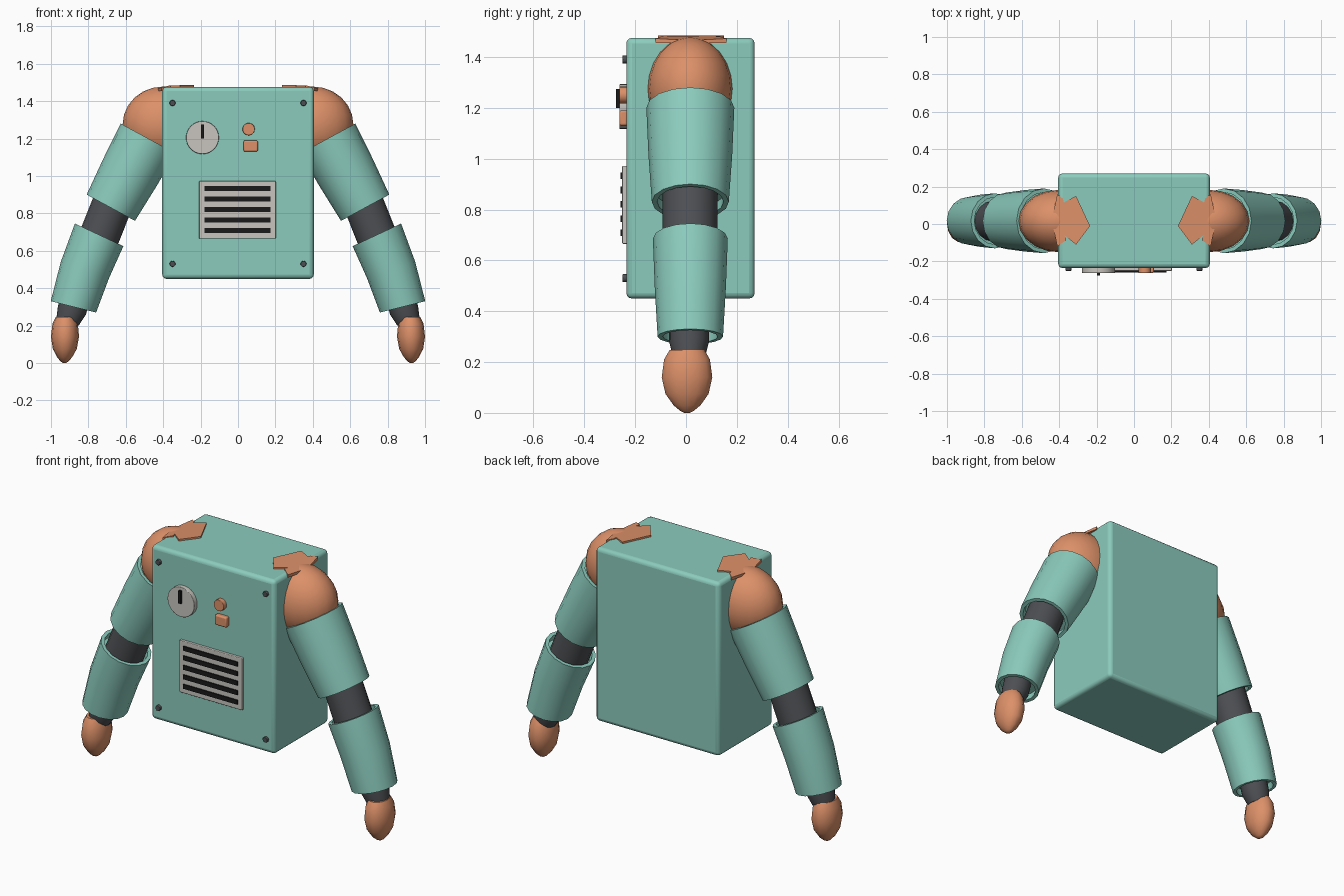
import bpy, bmesh
from math import sin, cos, pi, radians
from mathutils import Matrix, Vector

cube = bpy.data.objects.get("Cube")
if cube:
    bpy.data.objects.remove(cube, do_unlink=True)


def material(name, rgb):
    m = bpy.data.materials.new(name)
    m.use_nodes = True
    m.diffuse_color = (*rgb, 1)
    m.node_tree.nodes["Principled BSDF"].inputs["Base Color"].default_value = (*rgb, 1)
    return m


GREEN = material("mint green", (0.26, 0.60, 0.51))
ORANGE = material("copper orange", (0.72, 0.28, 0.14))
PALE = material("pale grey", (0.58, 0.56, 0.52))
DARK = material("dark grey", (0.075, 0.078, 0.086))
BLACK = material("black", (0.010, 0.010, 0.011))


def finish(name, bm, mat, angle=40, bevel=0.0):
    bmesh.ops.recalc_face_normals(bm, faces=bm.faces)
    mesh = bpy.data.meshes.new(name)
    bm.to_mesh(mesh)
    bm.free()
    mesh.materials.append(mat)
    ob = bpy.data.objects.new(name, mesh)
    bpy.context.collection.objects.link(ob)
    if bevel:
        mod = ob.modifiers.new("bevel", "BEVEL")
        mod.width = bevel
        mod.segments = 3
    bpy.ops.object.select_all(action="DESELECT")
    ob.select_set(True)
    bpy.context.view_layer.objects.active = ob
    bpy.ops.object.shade_smooth_by_angle(angle=radians(angle))
    return ob


def box(name, lo, hi, mat, bevel=0.0):
    lo, hi = Vector(lo), Vector(hi)
    bm = bmesh.new()
    bmesh.ops.create_cube(bm, size=1, matrix=Matrix.Translation((lo + hi) / 2)
                          @ Matrix.Diagonal((*(hi - lo), 1)))
    return finish(name, bm, mat, bevel=bevel)


def disc(name, x, z, r, y_front, mat, sides=24, bevel=0.003):
    # Short cylinder standing out from the front panel
    y_back = FRONT + 0.005
    bm = bmesh.new()
    bmesh.ops.create_cone(bm, cap_ends=True, segments=sides, radius1=r, radius2=r,
                          depth=y_back - y_front,
                          matrix=Matrix.Translation((x, (y_back + y_front) / 2, z))
                          @ Matrix.Rotation(pi / 2, 4, "X"))
    return finish(name, bm, mat, bevel=bevel)


def loft(name, side, stations, mat, y=0.015, sides=16, stretch=1.0):
    # Rings of (x, z, radius, tilt in degrees) joined into one capped tube
    bm = bmesh.new()
    rings = []
    for x, z, r, tilt in stations:
        a = radians(tilt)
        ring = []
        for i in range(sides):
            t = 2 * pi * i / sides
            u, v = r * cos(t), r * stretch * sin(t)
            ring.append(bm.verts.new((side * (x + u * cos(a)), y + v, z + u * sin(a))))
        rings.append(ring)
    for a, b in zip(rings, rings[1:]):
        for i in range(sides):
            j = (i + 1) % sides
            bm.faces.new((a[i], a[j], b[j], b[i]))
    bm.faces.new(rings[0])
    bm.faces.new(rings[-1])
    return finish(name, bm, mat)


def sleeve(name, side, stations, mat, wall=0.02, recess=0.04):
    # Tube with a thick rim and a sunken opening at both ends
    def inner(s, direction):
        x, z, r, tilt = s
        a = radians(tilt)
        d = direction * recess
        return [(x, z, r - wall, tilt), (x + d * sin(a), z - d * cos(a), r - wall, tilt)]
    top, bottom = inner(stations[0], 1), inner(stations[-1], -1)
    return loft(name, side, top[::-1] + stations + bottom, mat, y=0.017, stretch=1.03)


FRONT = -0.235

# Torso
box("torso", (-0.405, FRONT, 0.45), (0.405, 0.27, 1.475), GREEN, bevel=0.022)

# Dial and needle
disc("dial", -0.19, 1.205, 0.088, -0.262, PALE, sides=32)
box("dial_needle", (-0.198, -0.275, 1.20), (-0.182, -0.26, 1.275), BLACK)

# Buttons
disc("round_button", 0.057, 1.25, 0.033, -0.262, ORANGE, sides=20)
box("square_button", (0.03, -0.262, 1.13), (0.106, FRONT + 0.005, 1.19), ORANGE, bevel=0.008)

# Grille
box("grille_plate", (-0.208, -0.251, 0.665), (0.202, FRONT + 0.005, 0.972), PALE, bevel=0.004)
for i in range(5):
    z = 0.708 + i * 0.0562
    box(f"grille_slot_{i + 1}", (-0.18, -0.258, z - 0.013), (0.175, -0.245, z + 0.013), BLACK)

# Corner screws
for x in (-0.35, 0.35):
    for z in (0.53, 1.39):
        disc(f"screw_{'left' if x > 0 else 'right'}_{'top' if z > 1 else 'bottom'}",
             x, z, 0.016, -0.25, DARK, sides=12)

# Outline of the shoulder piece that lies on the torso top
TAB = [(0.235, -0.01), (0.31, -0.11), (0.372, -0.06), (0.362, -0.085), (0.41, -0.12),
       (0.44, 0.02), (0.41, 0.16), (0.38, 0.135), (0.375, 0.115), (0.31, 0.15)]

for side, label in ((1, "left"), (-1, "right")):
    # Shoulder
    bm = bmesh.new()
    bmesh.ops.create_uvsphere(bm, u_segments=20, v_segments=12, radius=1,
                              matrix=Matrix.Translation((side * 0.40, 0.016, 1.275))
                              @ Matrix.Diagonal((0.217, 0.167, 0.203, 1)))
    finish(f"{label}_shoulder", bm, ORANGE)
    bm = bmesh.new()
    rim = [bm.verts.new((side * x, y, 1.485 - max(0, x - 0.36) * 0.25)) for x, y in TAB]
    base = [bm.verts.new((side * x, y, 1.455)) for x, y in TAB]
    bm.faces.new(rim)
    bm.faces.new(base)
    for i in range(len(TAB)):
        j = (i + 1) % len(TAB)
        bm.faces.new((rim[i], rim[j], base[j], base[i]))
    finish(f"{label}_shoulder_tab", bm, ORANGE)

    # Arm
    sleeve(f"{label}_upper_arm", side, [(0.48, 1.20, 0.168, 28.5), (0.58, 1.015, 0.16, 28.5),
                                        (0.68, 0.83, 0.147, 28.5)], GREEN)
    loft(f"{label}_elbow", side, [(0.66, 0.88, 0.108, 27), (0.706, 0.765, 0.108, 22),
                                  (0.76, 0.63, 0.108, 20)], DARK)
    sleeve(f"{label}_forearm", side, [(0.7425, 0.685, 0.143, 25), (0.819, 0.496, 0.136, 19),
                                      (0.88, 0.30, 0.125, 14)], GREEN)
    loft(f"{label}_wrist", side, [(0.87, 0.35, 0.078, 15), (0.888, 0.28, 0.078, 15),
                                  (0.912, 0.215, 0.062, 15)], DARK, y=0.012)

    # Hand
    loft(f"{label}_hand", side, [(0.922, 0.247, 0.052, 0), (0.924, 0.21, 0.068, 0),
                                 (0.925, 0.14, 0.075, 0), (0.926, 0.075, 0.064, 0),
                                 (0.927, 0.03, 0.04, 0), (0.928, 0.008, 0.02, 0),
                                 (0.928, 0.0, 0.008, 0)],
         ORANGE, y=0.004, sides=14, stretch=1.36)
